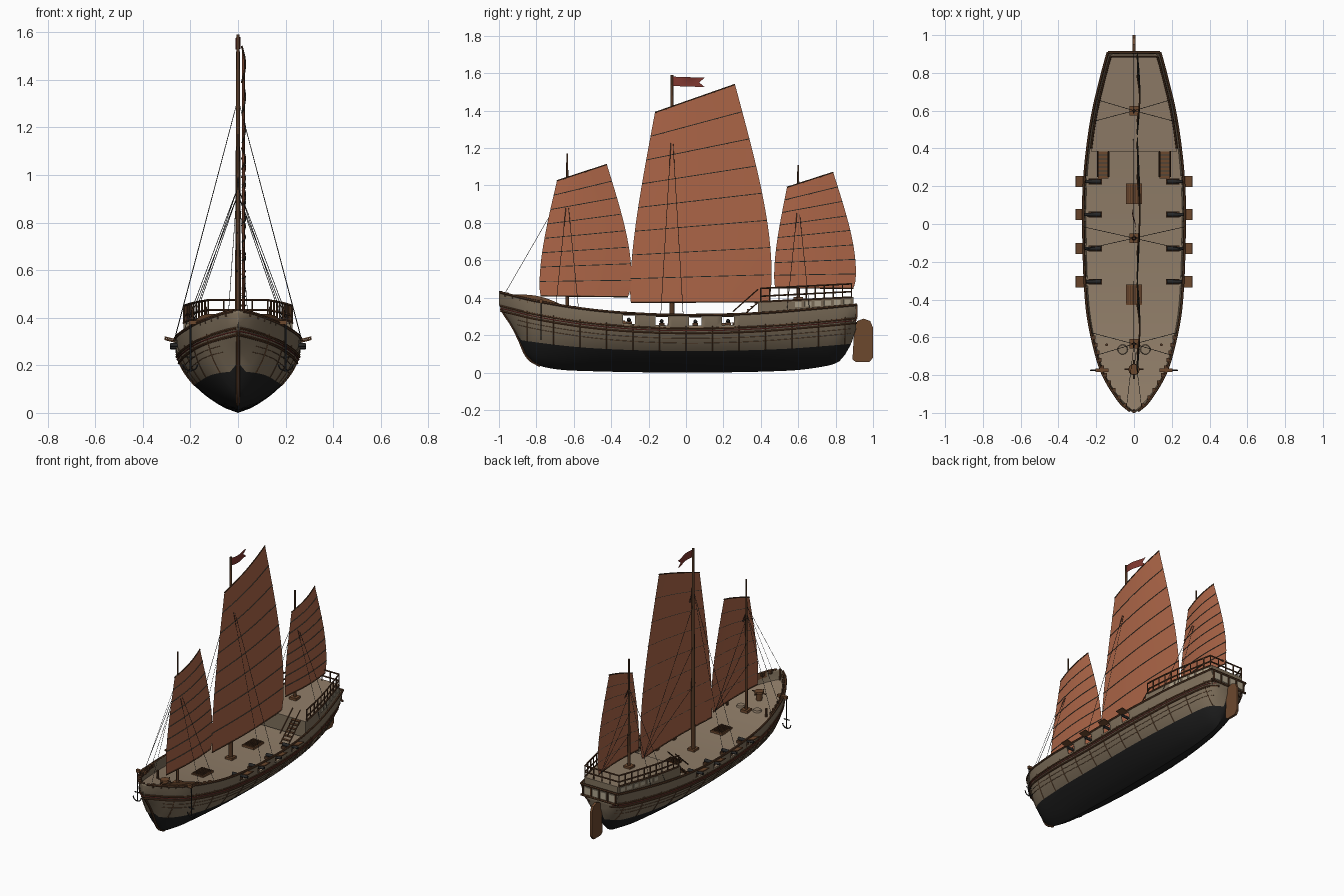
import bpy, bmesh, math
from mathutils import Matrix, Vector

cube = bpy.data.objects.get("Cube")
if cube:
    bpy.data.objects.remove(cube, do_unlink=True)

def material(name, r, g, b):
    m = bpy.data.materials.new(name)
    m.use_nodes = True
    m.diffuse_color = (r, g, b, 1)
    m.node_tree.nodes["Principled BSDF"].inputs["Base Color"].default_value = (r, g, b, 1)
    return m

PLANK = material("hull_planks", .21, .16, .105)
TAR = material("black_tar", .013, .013, .013)
WOOD = material("dark_wood", .09, .04, .018)
BROWN = material("brown_wood", .15, .065, .027)
DECK = material("deck_planks", .27, .2, .135)
SAIL = material("sail_cloth", .41, .13, .063)
BATTEN = material("batten_grey", .07, .075, .06)
IRON = material("iron", .02, .02, .02)
RED = material("red_trim", .22, .04, .03)
PANEL = material("pale_panel", .42, .36, .26)
made = []

def add(name, data, mats):
    ob = bpy.data.objects.new(name, data)
    for m in mats:
        data.materials.append(m)
    bpy.context.scene.collection.objects.link(ob)
    made.append(ob)
    return ob

def finish(name, bm, *mats):
    me = bpy.data.meshes.new(name)
    bm.to_mesh(me)
    bm.free()
    return add(name, me, mats)

def spline(*table):
    """Smooth curve through (x, value) pairs."""
    def slope(i):
        a, b = table[max(i - 1, 0)], table[min(i + 1, len(table) - 1)]
        return (b[1] - a[1]) / (b[0] - a[0])
    def f(x):
        x = min(max(x, table[0][0]), table[-1][0])
        i = max(k for k in range(len(table) - 1) if table[k][0] <= x)
        (x0, v0), (x1, v1) = table[i], table[i + 1]
        d = x1 - x0
        t = (x - x0) / d
        return (v0 * (1 + 2 * t) * (1 - t) ** 2 + v1 * t * t * (3 - 2 * t)
                + d * slope(i) * t * (1 - t) ** 2 + d * slope(i + 1) * t * t * (t - 1))
    return f

def loft(name, sections, mats, pick=lambda i, j: 0, caps=False):
    bm = bmesh.new()
    vs = [[bm.verts.new(p) for p in s] for s in sections]
    n = len(vs[0])
    def face(quad, index):
        quad = list(dict.fromkeys(quad))
        if index is not None and len(quad) > 2:
            bm.faces.new(quad).material_index = index
    for i in range(len(vs) - 1):
        for j in range(n - 1):
            face((vs[i][j], vs[i][j + 1], vs[i + 1][j + 1], vs[i + 1][j]), pick(i, j))
    if caps:
        for i, e in ((0, vs[0]), (len(vs) - 1, vs[-1])):
            for j in range(n // 2):
                face((e[j], e[j + 1], e[n - 2 - j], e[n - 1 - j]), pick(i, j))
    bmesh.ops.remove_doubles(bm, verts=bm.verts, dist=1e-5)
    bmesh.ops.recalc_face_normals(bm, faces=bm.faces)
    return finish(name, bm, *mats)

def tubes(name, paths, r, mat, res=1):
    cu = bpy.data.curves.new(name, 'CURVE')
    cu.dimensions = '3D'
    cu.bevel_depth, cu.bevel_resolution, cu.use_fill_caps = r, res, True
    for path in paths:
        sp = cu.splines.new('POLY')
        sp.points.add(len(path) - 1)
        for p, co in zip(sp.points, path):
            p.co = (*co, 1)
    return add(name, cu, [mat])

def boxes(name, items, mat):
    """Each item: centre, size, optional rotation matrix."""
    bm = bmesh.new()
    for c, s, *rot in items:
        m = Matrix.Translation(c) @ (rot[0] if rot else Matrix()) @ Matrix.Diagonal((*s, 1))
        bmesh.ops.create_cube(bm, size=1, matrix=m)
    return finish(name, bm, mat)

def cones(name, items, mat, seg=12):
    """Each item: start, end, start radius, end radius."""
    bm = bmesh.new()
    for a, b, r1, r2 in items:
        a, b = Vector(a), Vector(b)
        m = Matrix.Translation((a + b) / 2) @ (b - a).to_track_quat('Z', 'Y').to_matrix().to_4x4()
        bmesh.ops.create_cone(bm, cap_ends=True, segments=seg, radius1=r1, radius2=r2,
                              depth=(b - a).length, matrix=m)
    return finish(name, bm, mat)

def span(a, b, n):
    return [a + (b - a) * i / n for i in range(n + 1)]

# Hull lines: half beam, sheer, keel and waterline along the length
beam = spline((-1, .005), (-.97, .05), (-.9, .105), (-.8, .163), (-.7, .198), (-.5, .242), (-.3, .26),
              (0, .268), (.2, .265), (.4, .247), (.6, .216), (.8, .168), (.91, .138))
sheer = spline((-1, .43), (-.8, .382), (-.5, .335), (-.2, .312), (.1, .308), (.4, .318), (.7, .342), (.91, .362))
keel = spline((-1, .36), (-.97, .31), (-.93, .25), (-.89, .17), (-.86, .1), (-.82, .055), (-.75, .027),
              (-.6, .01), (0, 0), (.55, .01), (.75, .035), (.82, .06), (.86, .11), (.89, .17), (.91, .23))
water = spline((-1, .2), (-.85, .168), (-.5, .13), (0, .115), (.5, .125), (.91, .155))
SIDES = (-1, 1)
PORTS = (-.305, -.13, .05, .225)

def half(y, z):
    k, s = keel(y), sheer(y)
    h = min(max((z - k) / (s - k), 0), 1)
    return beam(y) * math.sin(math.pi / 2 * h ** .75)

def skin(s, y, drop, out=0):
    z = sheer(y) - drop
    return (s * (half(y, z) + out), y, z)

# Hull shell with gun ports left open
stations = sorted(span(-1, .91, 64) + [p + d for p in PORTS for d in (-.033, .033)])
def hull_section(y):
    k, s = keel(y), sheer(y)
    w = max(water(y), k)
    zs = span(k, w, 6) + span(w, s - .058, 6)[1:] + [s - .012, s]
    right = [(half(y, z), y, z) for z in zs]
    return [(-x, yy, z) for x, yy, z in reversed(right[1:])] + right
sections = [hull_section(y) for y in stations]
rows = len(sections[0]) // 2
def hull_colour(i, j):
    k = rows - 1 - j if j < rows else j - rows
    if i < len(stations) - 1 and k == rows - 2:
        mid = (stations[i] + stations[i + 1]) / 2
        if any(abs(mid - p) < .033 for p in PORTS):
            return None
    return 1 if k < 6 else 0
hull = loft("hull", sections, [PLANK, TAR], hull_colour, caps=True)
solid = hull.modifiers.new("thickness", 'SOLIDIFY')
solid.thickness, solid.offset = .006, -1

# Decks
main = [[Vector(skin(s, y, .062, -.003)) for s in SIDES] for y in span(-.985, .9, 48)]
loft("main_deck", main, [DECK])
def poop_z(y):
    return .378 + .05 * (y - .4)
def poop_half(y):
    return beam(y) - .02
poop = [[(-poop_half(y), y, .27), (-poop_half(y), y, poop_z(y)),
         (poop_half(y), y, poop_z(y)), (poop_half(y), y, .27)] for y in span(.385, .895, 12)]
loft("poop_house", poop, [PLANK, DECK], lambda i, j: int(j == 1), caps=True)

# Rails, wales, seams and ribs following the hull
run = span(-.99, .91, 60)
def strakes(name, drops, r, mat, ys=run, out=0):
    tubes(name, [[skin(s, y, d, out) for y in ys] for s in SIDES for d in drops], r, mat)
strakes("cap_rail", [0], .007, WOOD)
strakes("wales", [.072, .098], .006, WOOD)
strakes("red_trim_line", [.084], .003, RED, out=.002)
strakes("plank_seams", [.125, .15], .0014, BROWN, span(-.9, .88, 50))
tubes("hull_ribs", [[(s * half(y, z), y, z) for z in span(water(y), sheer(y) - .06, 8)]
                    for s in SIDES for y in span(-.85, .85, 12)], .0025, BROWN)
tubes("stem_post", [[(0, y, keel(y)) for y in span(-.99, -.83, 14)] + [(0, -.78, .035)],
                    [(0, -.99, .36), (0, -.992, .435)]], .008, WOOD)
tubes("stern_cap", [[(-.138, .91, z), (.138, .91, z)] for z in (.362, .29)], .007, WOOD)

# Bow wash boards and rail blocks
for s, side in zip(SIDES, ("right", "left")):
    board = [[Vector(skin(s, y, .03, -.012)), Vector(skin(s, y, 0, -.012))
              + Vector((0, 0, .028 * math.sin(math.pi * (y + .94) / .29)))] for y in span(-.94, -.65, 14)]
    loft(side + "_wash_board", board, [BROWN])
boxes("bow_rail_blocks", [(skin(s, y, .004, -.012), (.016, .022, .022))
                          for s in SIDES for y in span(-.96, -.6, 9)], WOOD)

# Poop railing, posts, windows and stairs
py = span(.4, .885, 10)
loops = []
for up in (.03, .072):
    side = [(poop_half(y), y, poop_z(y) + up) for y in py]
    loops.append(side + [(-x, y, z) for x, y, z in reversed(side)])
tubes("poop_rails", loops, .005, WOOD)
tubes("poop_edge", [[(s * poop_half(y), y, poop_z(y)) for y in py] for s in SIDES], .006, WOOD)
posts = [(s * poop_half(y), y) for s in SIDES for y in py] + [(x, .885) for x in (-.06, 0, .06)]
tubes("poop_posts", [[(x, y, poop_z(y)), (x, y, poop_z(y) + .075)] for x, y in posts], .004, WOOD)
windows = []
for y in span(.6, .86, 5):
    yaw = math.atan((beam(y - .02) - beam(y + .02)) / .04)
    windows += [((s * poop_half(y), y, poop_z(y) - .024), (.008, .036, .026),
                 Matrix.Rotation(s * yaw, 4, 'Z')) for s in SIDES]
windows += [((x, .911, .326), (.042, .006, .045)) for x in (-.09, -.03, .03, .09)]
boxes("window_panels", windows, PANEL)
boxes("stern_frames", [((x, .912, .326), (.008, .01, .065)) for x in span(-.12, .12, 4)], WOOD)
boxes("stair_treads", [((s * .163, y, .265 + (y - .25) * .85), (.055, .016, .006))
                       for s in SIDES for y in span(.25, .375, 6)], BROWN)
strings = [(s * x, a) for s in SIDES for x in (.135, .191) for a in (0, .07)]
tubes("stair_sides", [[(x, .25, .255 + a), (x, .385, .375 + a)] for x, a in strings], .004, WOOD)

# Cannons with carriages and open port lids
barrels, carriages, lids = [], [], []
for y in PORTS:
    z = sheer(y) - .036
    for s in SIDES:
        barrels.append(((s * .175, y, z), (s * .285, y, z + .004), .011, .008))
        carriages.append(((s * .205, y, z - .017), (.07, .03, .018)))
        lids.append(((s * .287, y, sheer(y) - .004), (.045, .06, .006), Matrix.Rotation(-s * .25, 4, 'Y')))
cones("cannon_barrels", barrels, IRON)
boxes("cannon_carriages", carriages, WOOD)
boxes("port_lids", lids, BROWN)

# Deck fittings
def deck_z(y):
    return sheer(y) - .062
hatches = (.16, -.375)
boxes("hatch_frames", [((0, y, deck_z(y) + .005), (.085, .11, .014)) for y in hatches], BROWN)
boxes("hatch_bars", [((x, y, deck_z(y) + .014), (.006, .1, .006)) for y in hatches for x in span(-.032, .032, 5)], WOOD)
cz = deck_z(-.77)
cones("capstan", [((0, -.77, cz), (0, -.77, cz + .045), .018, .022),
                  ((0, -.77, cz + .045), (0, -.77, cz + .06), .03, .028)], BROWN)
tubes("capstan_bars", [[(-.05, -.77, cz + .05), (.05, -.77, cz + .05)], [(0, -.82, cz + .05), (0, -.72, cz + .05)]], .004, WOOD)
cones("rope_coils", [((s * .06, -.665, deck_z(-.665)), (s * .06, -.665, deck_z(-.665) + .012), .028, .024) for s in SIDES], DECK)
tubes("bitts", [[(s * .145, -.64, .29), (s * .145, -.64, .345)] for s in SIDES], .008, WOOD)
boxes("catheads", [((s * .17, -.775, .38), (.07, .018, .018)) for s in SIDES], BROWN)
anchors = []
for s in SIDES:
    x = s * .2
    anchors += [[(x, -.775, .375), (x, -.775, .18)], [(x - s * .02, -.775, .235), (x + s * .02, -.775, .235)],
                [(x + .03 * math.sin(a), -.775, .205 - .028 * math.cos(a)) for a in span(-1.5, 1.5, 8)]]
tubes("anchors", anchors, .0035, IRON)

# Rudder with rounded corners
bm = bmesh.new()
outline = [(.89, .07), (.91, .055), (.98, .055), (1, .08), (1, .24), (.985, .275), (.95, .288), (.915, .275), (.9, .24)]
face = bm.faces.new([bm.verts.new((-.008, y, z)) for y, z in outline])
ext = bmesh.ops.extrude_face_region(bm, geom=[face])
bmesh.ops.translate(bm, vec=(.016, 0, 0), verts=[v for v in ext["geom"] if isinstance(v, bmesh.types.BMVert)])
bmesh.ops.recalc_face_normals(bm, faces=bm.faces)
finish("rudder", bm, BROWN)

# Masts, sails, battens and rigging
def rig(name, mast_y, top, r, foot, hound, bl, br, tl, tr, luff, leech):
    cones(name + "_mast", [((0, mast_y, .2), (0, mast_y, top), r, r * .5)], WOOD)
    boxes(name + "_mast_partner", [((0, mast_y, foot + .006), (.05, .05, .018))], BROWN)
    def at(u, t, out=0):
        bulge = math.sin(math.pi * t ** .7)
        a = Vector(bl).lerp(Vector(tl), t) - Vector((luff * bulge, 0))
        b = Vector(br).lerp(Vector(tr), t) + Vector((leech * bulge, 0))
        p = a.lerp(b, u)
        return (.016 + .014 * math.sin(math.pi * u) + out, p.x, p.y)
    us = span(0, 1, 10)
    loft(name + "_sail", [[at(u, t) for u in us] for t in span(0, 1, 20)], [SAIL])
    tubes(name + "_battens", [[at(u, i / 8, .0015) for u in us] for i in range(1, 8)], .0024, BATTEN)
    tubes(name + "_yards", [[at(u, t) for u in us] for t in (0, 1)], .004, WOOD)
    ropes = [[(0, mast_y, hound), skin(s, mast_y + d, 0)] for s in SIDES for d in (-.06, .06)]
    ropes += [[(-.004, *at(1, .02)[1:]), (-.004, *at(.25, t)[1:])] for t in (.3, .55, .8)]
    tubes(name + "_rigging", ropes, .0014, IRON, 0)

rig("fore", -.635, 1.17, .01, deck_z(-.635), .95, (-.777, .41), (-.31, .405), (-.69, 1.025), (-.423, 1.112), .025, .047)
rig("main", -.075, 1.59, .014, deck_z(-.075), 1.32, (-.295, .375), (.44, .378), (-.166, 1.39), (.262, 1.54), .027, .06)
rig("mizzen", .6, 1.11, .01, poop_z(.6), .92, (.477, .453), (.895, .45), (.54, .99), (.787, 1.07), .02, .04)
tubes("forestays", [[(0, -.635, 1), (s * .04, -.97, .42)] for s in SIDES], .0012, IRON, 0)

# Swallowtail pennant
flag = [[(.01 * math.sin(u * 5), -.075 + u * (.175 - (.03 if k == 1 else 0)), z - .006 * u)
         for k, z in enumerate((1.532, 1.557, 1.582))] for u in span(0, 1, 8)]
loft("pennant", flag, [RED])

# Turn curves into meshes and smooth the rounded parts
bpy.ops.object.select_all(action='DESELECT')
for ob in made:
    ob.select_set(True)
bpy.context.view_layer.objects.active = next(o for o in made if o.type == 'CURVE')
for ob in made:
    if ob.type != 'CURVE':
        ob.select_set(False)
bpy.ops.object.convert(target='MESH')
for ob in bpy.context.scene.objects:
    ob.select_set(ob.type == 'MESH')
bpy.ops.object.shade_smooth_by_angle(angle=math.radians(35))
